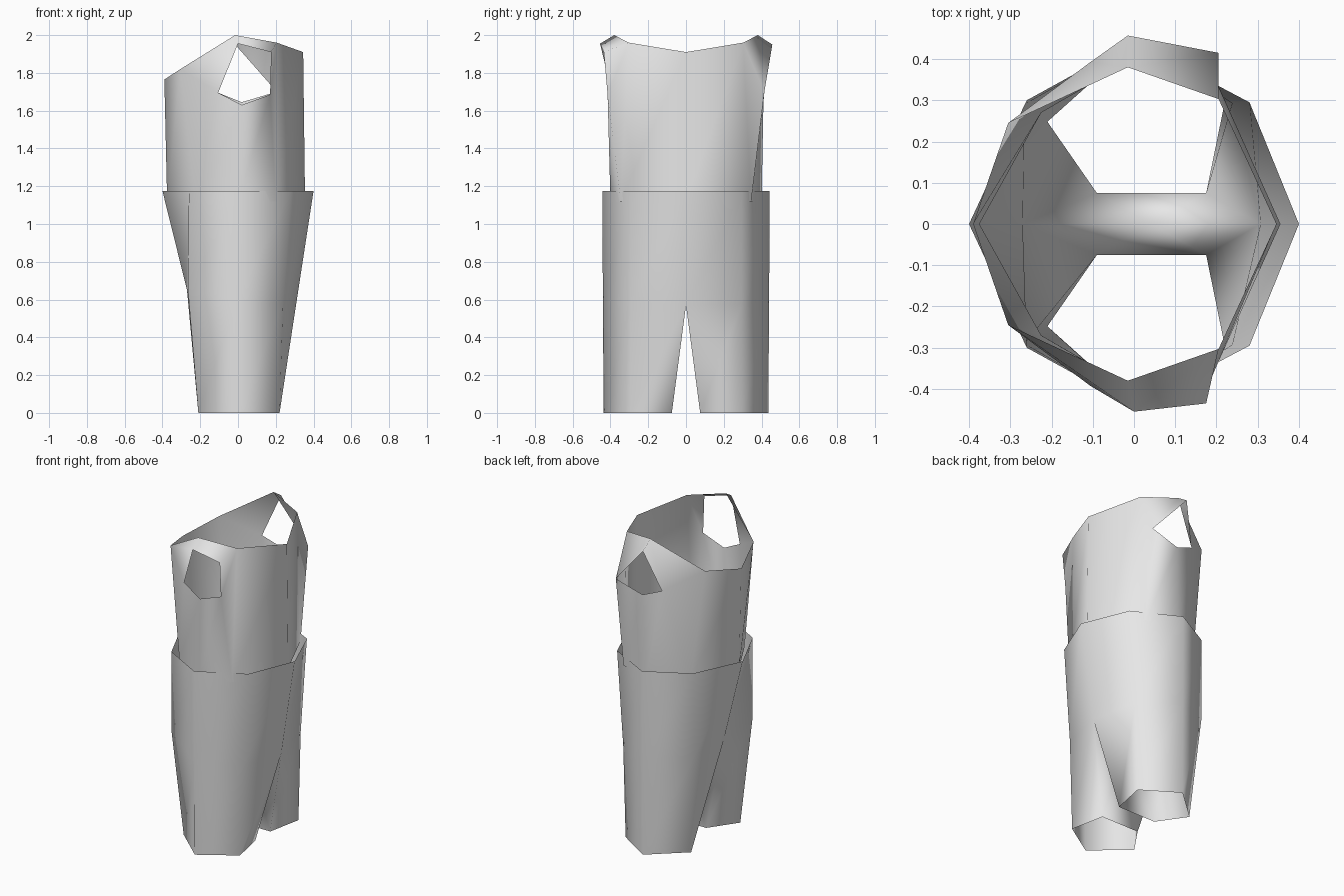
import bpy
import bmesh

# Remove the default object
default_cube = bpy.data.objects.get("Cube")
if default_cube:
    bpy.data.objects.remove(default_cube, do_unlink=True)

# Single cloth colour
cloth = bpy.data.materials.new("light_grey_cloth")
cloth.use_nodes = True
cloth.diffuse_color = (0.8, 0.8, 0.8, 1)
cloth.node_tree.nodes["Principled BSDF"].inputs["Base Color"].default_value = (0.8, 0.8, 0.8, 1)


def add_half(mesh, points, faces, side):
    """Add one half of a garment; side is -1 or 1 along y."""
    verts = {name: mesh.verts.new((x, side * y, z)) for name, (x, y, z) in points.items()}
    for face in faces:
        names = face.split()
        if side > 0:
            names.reverse()
        mesh.faces.new([verts[name] for name in names])


def finish(mesh, name):
    """Weld the centre seam and make a smooth shaded object."""
    bmesh.ops.remove_doubles(mesh, verts=mesh.verts[:], dist=0.001)
    for face in mesh.faces:
        face.smooth = True
    data = bpy.data.meshes.new(name)
    mesh.to_mesh(data)
    mesh.free()
    data.materials.append(cloth)
    garment = bpy.data.objects.new(name, data)
    bpy.context.collection.objects.link(garment)
    return garment


# Trousers: waist ring, hip ring, two open five sided legs
trouser_points = {
    "waist_back": (-0.4, 0, 1.175),
    "waist_rear_side": (-0.26, 0.3, 1.175),
    "waist_side": (0, 0.443, 1.175),
    "waist_fore_side": (0.28, 0.295, 1.175),
    "waist_front": (0.4, 0, 1.175),
    "hip_back": (-0.27, 0, 0.65),
    "hip_rear_side": (-0.265, 0.29, 0.65),
    "hip_side": (0, 0.44, 0.6),
    "hip_fore_side": (0.238, 0.293, 0.575),
    "hip_front": (0.307, 0, 0.57),
    "crotch": (0.04, 0, 0.575),
    "hem_inner_back": (-0.09, 0.075, 0),
    "hem_rear_side": (-0.21, 0.248, 0),
    "hem_side": (0, 0.436, 0),
    "hem_fore_side": (0.22, 0.295, 0),
    "hem_inner_front": (0.175, 0.075, 0),
}
around = ["back", "rear_side", "side", "fore_side", "front"]
trouser_faces = [f"hip_{a} hip_{b} waist_{b} waist_{a}" for a, b in zip(around, around[1:])]
trouser_faces += [
    "hem_inner_back hem_rear_side hip_rear_side hip_back",
    "hem_rear_side hem_side hip_side hip_rear_side",
    "hem_side hem_fore_side hip_fore_side hip_side",
    "hem_fore_side hem_inner_front hip_front hip_fore_side",
    "hem_inner_front hem_inner_back crotch",
    "hem_inner_front crotch hip_front",
    "hem_inner_back hip_back crotch",
]
trousers = bmesh.new()
for side in (-1, 1):
    add_half(trousers, trouser_points, trouser_faces, side)
finish(trousers, "trousers")

# Sleeveless top: hem tucked in the waist, sloping neck rim, open armholes
top_points = {
    "hem_back": (-0.375, 0, 1.12),
    "hem_rear_side": (-0.225, 0.27, 1.12),
    "hem_side": (0, 0.4, 1.12),
    "hem_fore_side": (0.2, 0.345, 1.12),
    "hem_front": (0.355, 0, 1.12),
    "neck_back": (-0.39, 0, 1.765),
    "neck_rear_side": (-0.305, 0.245, 1.82),
    "shoulder": (-0.015, 0.38, 2),
    "neck_fore_side": (0.205, 0.303, 1.96),
    "neck_front": (0.345, 0, 1.91),
    "arm_back": (-0.105, 0.393, 1.695),
}
top_faces = [
    "hem_back hem_rear_side neck_rear_side neck_back",
    "hem_rear_side hem_side arm_low arm_back",
    "hem_rear_side arm_back neck_rear_side",
    "neck_rear_side arm_back arm_top shoulder",
    "hem_side hem_fore_side arm_front arm_low",
    "hem_fore_side hem_front neck_front neck_fore_side",
]
# The armholes differ: one has an extra upper corner
right_points = {
    "arm_top": (0, 0.455, 1.955),
    "arm_upper": (0.175, 0.435, 1.91),
    "arm_front": (0.17, 0.415, 1.685),
    "arm_low": (0.02, 0.413, 1.63),
}
right_faces = [
    "arm_top arm_upper neck_fore_side shoulder",
    "arm_front hem_fore_side neck_fore_side arm_upper",
]
left_points = {
    "arm_top": (-0.015, 0.457, 1.95),
    "arm_front": (0.205, 0.415, 1.7),
    "arm_low": (0.02, 0.41, 1.645),
}
left_faces = [
    "arm_top arm_front neck_fore_side shoulder",
    "arm_front hem_fore_side neck_fore_side",
]
top = bmesh.new()
add_half(top, top_points | right_points, top_faces + right_faces, -1)
add_half(top, top_points | left_points, top_faces + left_faces, 1)
finish(top, "sleeveless_top")
